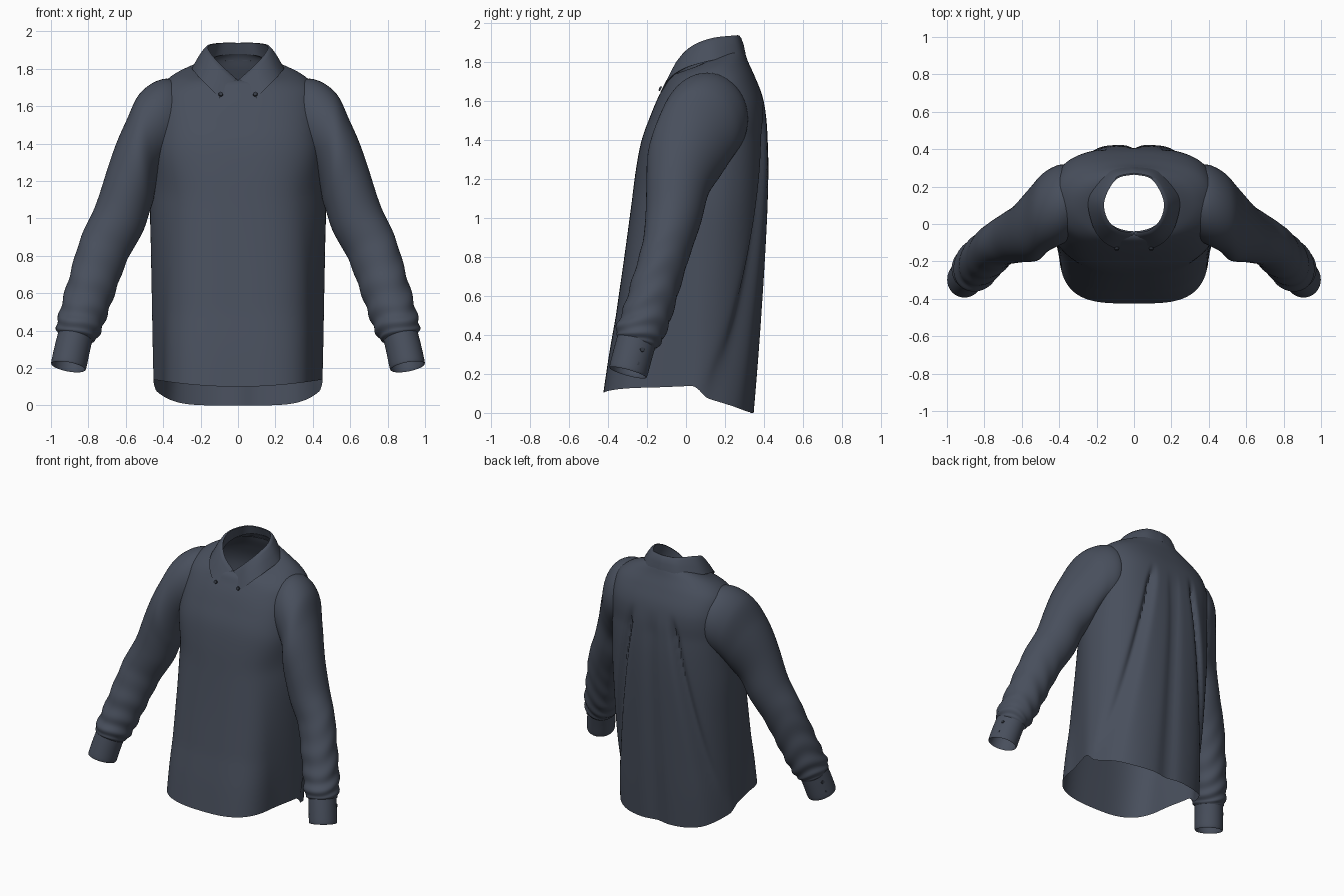
import bpy, bmesh, math
from mathutils import Vector, Matrix
from mathutils.bvhtree import BVHTree

if "Cube" in bpy.data.objects:
    bpy.data.objects.remove(bpy.data.objects["Cube"])


def material(name, rgb):
    m = bpy.data.materials.new(name)
    m.diffuse_color = (*rgb, 1)
    m.use_nodes = True
    m.node_tree.nodes["Principled BSDF"].inputs["Base Color"].default_value = m.diffuse_color
    return m


CLOTH = material("slate cloth", (0.065, 0.078, 0.108))
BUTTON = material("dark button", (0.035, 0.042, 0.058))


def spline(keys, t):
    """Smooth interpolation through a list of equal-length tuples, t in 0..1."""
    f = t * (len(keys) - 1)
    i = min(int(f), len(keys) - 2)
    f -= i
    p = [keys[max(0, min(len(keys) - 1, i + k))] for k in (-1, 0, 1, 2)]
    return [0.5 * (2 * b + (c - a) * f + (2 * a - 5 * b + 4 * c - d) * f * f
                   + (3 * b - a - 3 * c + d) * f ** 3) for a, b, c, d in zip(*p)]


def loft(name, rows, closed=True, flip=False, angle=50):
    """Skin a grid of points into one smooth sheet."""
    n = len(rows[0])
    verts = [v for r in rows for v in r]
    faces = []
    for j in range(len(rows) - 1):
        for i in range(n if closed else n - 1):
            k = (i + 1) % n
            f = (j * n + i, j * n + k, (j + 1) * n + k, (j + 1) * n + i)
            faces.append(f[::-1] if flip else f)
    me = bpy.data.meshes.new(name)
    me.from_pydata(verts, [], faces)
    me.materials.append(CLOTH)
    me.shade_smooth()
    me.set_sharp_from_angle(angle=math.radians(angle))
    ob = bpy.data.objects.new(name, me)
    bpy.context.collection.objects.link(ob)
    return ob


def power(v, e):
    return math.copysign(abs(v) ** e, v)


def smooth(a, b, v):
    v = max(0, min(1, (v - a) / (b - a)))
    return v * v * (3 - 2 * v)


# Torso: height, half width, front y, back y, tilt, front and back squareness
TORSO = [(0.0, .458, -.425, .352, 0, 3.5, 2.7), (.25, .46, -.395, .372, 0, 3.4, 2.7),
         (.5, .462, -.36, .39, 0, 3.2, 2.6), (.8, .466, -.317, .408, 0, 3, 2.6),
         (1.05, .47, -.283, .42, 0, 2.8, 2.6), (1.25, .46, -.257, .424, 0, 2.8, 2.7),
         (1.4, .45, -.228, .42, 0, 2.8, 2.8), (1.52, .443, -.185, .412, 0, 2.8, 2.8),
         (1.62, .435, -.147, .392, .03, 2.6, 2.7), (1.7, .415, -.113, .355, .1, 2.4, 2.5),
         (1.76, .35, -.09, .32, .2, 2.1, 2.2), (1.797, .265, -.063, .3, .32, 2, 2),
         (1.81, .195, -.04, .282, .45, 2, 2)]


def torso_rows(steps=72, cols=176):
    rows = []
    for j in range(steps + 1):
        z, hw, yf, yb, tilt, sf, sb = spline(TORSO, j / steps)
        yc, hy = (yf + yb) / 2, (yb - yf) / 2
        row = []
        for i in range(cols):
            a = 2 * math.pi * i / cols
            sq = sf if math.sin(a) < 0 else sb
            x = hw * power(math.cos(a), 2 / sq)
            y = yc + hy * power(math.sin(a), 2 / sq)
            # front panel narrows toward the belly
            x *= 1 - .12 * smooth(.1, -.2, y) * (1 - smooth(1.1, 1.4, z))
            zz = z + tilt * (y - yc)
            # longer back tail, split from the front at the side seams
            r = abs(x) / .46
            hem = .10 + .04 * r * r
            hem += (.1 * r ** 5 - hem) * smooth(.03, .15, y)
            if z < .5:
                zz = hem + z * (.5 - hem) / .5
            # box pleats fanning out down the back
            u = abs(x) / (.15 + .27 * (1 - min(z, 1.58) / 1.58))
            fade = (1 - smooth(1.4, 1.6, z)) * smooth(0, .5, math.sin(a))
            y -= fade * (.035 * math.exp(-((u - 1.04) / .13) ** 2)
                         + .02 * math.exp(-(u / .16) ** 2)
                         + .015 * smooth(.95, 1.1, u))
            row.append((x, y, zz))
        rows.append(row)
    return rows


torso = loft("torso", torso_rows())

# Sleeve: centre xyz, half size across, half size in y, ring turn (deg), forward slope
SLEEVE = [(.28, .118, 1.505, .215, .17, 0, 0), (.385, .105, 1.508, .238, .213, 3, 0),
          (.47, .065, 1.445, .232, .215, 13, 0), (.525, .007, 1.32, .203, .203, 23, 0),
          (.58, -.04, 1.165, .162, .163, 44, -.05), (.635, -.065, 1.0, .146, .143, 58, -.1),
          (.715, -.102, .84, .138, .123, 64, -.2), (.775, -.155, .66, .13, .12, 72, -.25),
          (.825, -.203, .5, .125, .12, 79, -.27), (.856, -.242, .4, .117, .118, 80, -.27),
          (.867, -.25, .355, .092, .095, 80, -.27)]
CUFF = [(.868, -.252, .378, .094, .098, 80, -.27), (.888, -.275, .295, .095, .098, 80, -.27),
        (.905, -.296, .215, .095, .097, 80, -.27), (.905, -.296, .217, .088, .09, 80, -.27),
        (.888, -.275, .295, .088, .09, 80, -.27)]


def tube_rows(keys, steps, side, wrinkle=0.0, cols=48):
    rows = []
    for j in range(steps + 1):
        t = j / steps
        x, y, z, a, b, turn, slope = spline(keys, t)
        turn = math.radians(turn)
        row = []
        for i in range(cols):
            q = 2 * math.pi * i / cols
            # gathered folds, stronger toward the cuff
            w = wrinkle * smooth(.5, .85, t) * (1 - smooth(.93, 1, t))
            k = 1 + w * math.sin(75 * t + 2.6 * math.sin(q + 1) + 1.6 * math.sin(2 * q))
            c, s = math.cos(q) * a * k, math.sin(q) * b * k
            row.append((side * (x + c * math.sin(turn)), y + s,
                        z + c * math.cos(turn) + s * slope))
        rows.append(row)
    return rows


def tree_of(ob):
    me = ob.data
    return BVHTree.FromPolygons([v.co for v in me.vertices], [p.vertices[:] for p in me.polygons])


def trim_inside(ob, trees, depth):
    """Delete the faces that lie deeper than depth inside another sheet."""
    bm = bmesh.new()
    bm.from_mesh(ob.data)
    doomed = []
    for f in bm.faces:
        p = f.calc_center_median()
        for tree in trees:
            loc, nor, _, dist = tree.find_nearest(p)
            if depth < dist < .3 and (p - loc).normalized().dot(nor) < -.8:
                doomed.append(f)
                break
    bmesh.ops.delete(bm, geom=doomed, context='FACES')
    bm.to_mesh(ob.data)
    bm.free()


# Buttons: short cylinders facing along a direction
def button(name, loc, direction, r=.013):
    me = bpy.data.meshes.new(name)
    bm = bmesh.new()
    bmesh.ops.create_cone(bm, cap_ends=True, segments=16, radius1=r, radius2=r * .85, depth=.01)
    rot = Vector(direction).to_track_quat('Z', 'Y').to_matrix().to_4x4()
    bmesh.ops.transform(bm, matrix=Matrix.Translation(loc) @ rot, verts=bm.verts)
    bm.to_mesh(me)
    bm.free()
    me.materials.append(BUTTON)
    bpy.context.collection.objects.link(bpy.data.objects.new(name, me))


sleeves = []
for side, label in ((1, "left"), (-1, "right")):
    # rings run the opposite way round to the torso, so the left one is flipped outward
    sleeves.append(loft(label + "_sleeve", tube_rows(SLEEVE, 100, side, .04), flip=side > 0))
    loft(label + "_cuff", tube_rows(CUFF, 16, side), flip=side > 0)
    # cuff and collar-point buttons
    for y, z in ((-.225, .325), (-.25, .255)):
        button(label + "_cuff_button", (side * (.965 + (.325 - z) * .2), y, z), (side, .3, .2))
    button(label + "_collar_button", (side * .092, -.133, 1.665), (0, -1, .45))
button("neck_button", (0, -.086, 1.71), (0, -1, .5))

# Open the armholes: drop the hidden overlap on both sides of the seam
torso_tree, sleeve_trees = tree_of(torso), [tree_of(s) for s in sleeves]
for s in sleeves:
    trim_inside(s, [torso_tree], .012)
trim_inside(torso, sleeve_trees, .012)

# Collar half, back to front: fold edge xyz, then leaf lower edge xyz
COLLAR = [(0, .272, 1.937, 0, .300, 1.845), (.10, .245, 1.936, .135, .272, 1.838),
          (.165, .13, 1.922, .235, .14, 1.812), (.152, .03, 1.882, .218, 0, 1.772),
          (.09, -.038, 1.815, .165, -.085, 1.715), (.004, -.056, 1.74, .096, -.127, 1.645)]


def collar_column(t, side):
    tx, ty, tz, bx, by, bz = spline(COLLAR, t)
    a = math.pi * t
    top, low = Vector((tx, ty, tz)), Vector((bx, by, bz))
    # stand rises from the neckline, then the leaf folds over and down
    base = Vector((.19 * math.sin(a), .121 + .16 * math.cos(a), 1.808 + .072 * math.cos(a)))
    out = Vector((bx, by - .12, 0)).normalized()
    pts = [base, base.lerp(top, .5) - out * .004, top - out * .008, top + Vector((0, 0, .002)),
           top.lerp(low, .12) + out * .008, top.lerp(low, .5) + out * .01,
           low + out * .006, low - out * .004]
    return [(side * p.x, p.y, p.z) for p in pts]


N = 32
columns = [collar_column(1 - i / N, -1) for i in range(N)]
columns += [collar_column(i / N, 1) for i in range(N + 1)]
loft("collar", columns, closed=False, angle=60)
